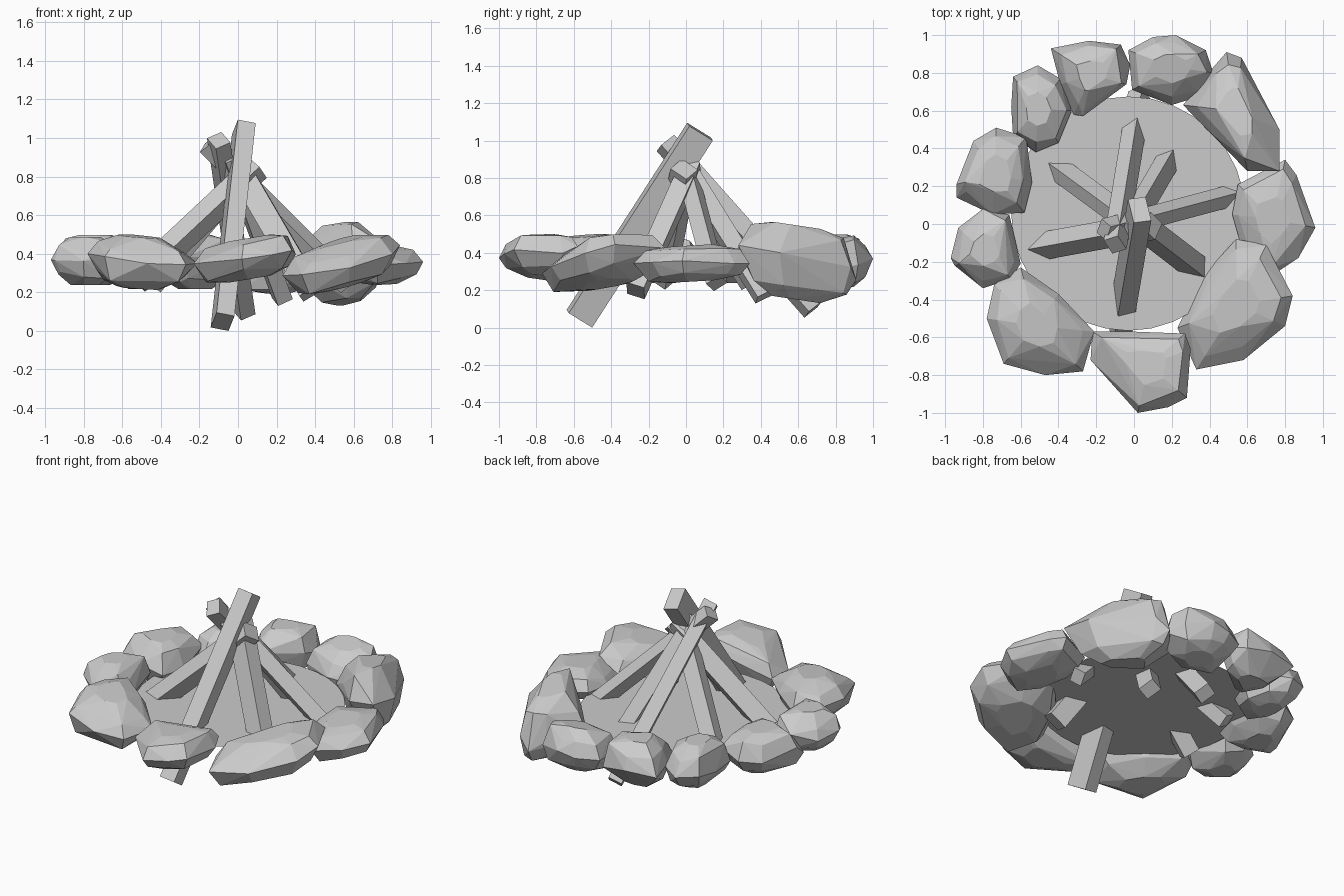
import bpy, bmesh, math, random
from mathutils import Vector, Matrix

if "Cube" in bpy.data.objects:
    bpy.data.objects.remove(bpy.data.objects["Cube"])

random.seed(4)


def finish(name, bm):
    bmesh.ops.recalc_face_normals(bm, faces=bm.faces[:])
    mesh = bpy.data.meshes.new(name)
    bm.to_mesh(mesh)
    bm.free()
    ob = bpy.data.objects.new(name, mesh)
    bpy.context.collection.objects.link(ob)
    return ob


def stone(name, outline, z0, z1, tx=0.0, ty=0.0):
    """Faceted boulder: hull of shrinking copies of a plan outline, tilted by tx, ty."""
    c = sum((Vector(p) for p in outline), Vector((0, 0))) / len(outline)
    mid = (z0 + z1) / 2
    reach_x = max(abs(p[0] - c.x) for p in outline)
    reach_y = max(abs(p[1] - c.y) for p in outline)
    h = (z1 - z0) / 2 - 0.45 * (abs(tx) * reach_x + abs(ty) * reach_y)
    bm = bmesh.new()
    for scale, level in ((1, 0), (0.8, 0.62), (0.4, 1), (0.8, -0.62), (0.4, -1)):
        for p in outline:
            d = Vector(p) - c
            if scale < 1:
                d *= scale * random.uniform(0.92, 1.08)
            lift = level + random.uniform(-0.25, 0.25) * (abs(level) < 0.9)
            x, y = c.x + d.x, c.y + d.y
            bm.verts.new((x, y, mid + h * lift + tx * d.x + ty * d.y))
    bmesh.ops.convex_hull(bm, input=bm.verts[:])
    loose = [v for v in bm.verts if not v.link_faces]
    bmesh.ops.delete(bm, geom=loose, context='VERTS')
    return finish(name, bm)


def log(name, foot, top, width, depth, roll=45):
    """Beam between two points, rolled about its own axis by some degrees."""
    a, b = Vector(foot), Vector(top)
    axis = (b - a).normalized()
    side = axis.cross(Vector((0, 0, 1))).normalized()
    up = axis.cross(side)
    rot = Matrix((side, up, axis)).transposed().to_4x4()
    bm = bmesh.new()
    bmesh.ops.create_cube(bm, size=1, matrix=Matrix.Translation((a + b) / 2) @ rot
                          @ Matrix.Rotation(math.radians(roll), 4, 'Z')
                          @ Matrix.Diagonal((width, depth, (b - a).length, 1)))
    return finish(name, bm)


# Ring of stones, clockwise from the back
stone("stone_back", [(-.03, .92), (.10, 0.99), (.22, 1.0), (.38, .92), (.42, .80),
                     (.36, .68), (.20, .63), (-.01, .71)], .20, .51, 0, .2)
stone("stone_back_right", [(.26, .63), (.42, .83), (.49, .91), (.57, .88), (.77, .50),
                           (.77, .28), (.60, .28), (.42, .47)], .14, .58, 0, -.15)
stone("stone_right", [(.55, .21), (.80, .34), (.86, .26), (.96, -.02), (.87, -.18),
                      (.72, -.28), (.58, -.16), (.52, .05)], .25, .46, 0, .06)
stone("stone_front_right", [(.54, -.08), (.70, -.11), (.84, -.38), (.80, -.54),
                            (.58, -.72), (.33, -.77), (.23, -.55), (.36, -.28)],
      .20, .53, .22, .1)
stone("stone_front", [(-.22, -.57), (0, -.57), (.27, -.58), (.30, -.66), (.28, -.92),
                      (.18, -.97), (.02, -1.0), (-.23, -.72)], .26, .52, .17, 0)
stone("stone_front_left", [(-.60, -.23), (-.40, -.37), (-.21, -.57), (-.27, -.78),
                           (-.47, -.80), (-.69, -.74), (-.78, -.50), (-.74, -.32)],
      .22, .52, -.06, .06)
stone("stone_left_front", [(-.80, .08), (-.66, .05), (-.60, -.21), (-.65, -.29),
                           (-.80, -.34), (-.95, -.22), (-.97, -.18), (-.93, -.02)], .25, .50)
stone("stone_left_back", [(-.85, .44), (-.73, .51), (-.57, .46), (-.54, .22),
                          (-.58, .06), (-.75, .05), (-.94, .14), (-.94, .21)], .25, .51)
stone("stone_back_left_outer", [(-.64, .78), (-.51, .84), (-.39, .77), (-.33, .60),
                                (-.40, .43), (-.52, .38), (-.64, .46), (-.65, .62)], .23, .50)
stone("stone_back_left_inner", [(-.44, .93), (-.24, .97), (-.07, .95), (-.02, .84),
                                (-.04, .74), (-.27, .57), (-.32, .58), (-.39, .74)], .23, .51)

# Ash bed
bm = bmesh.new()
bmesh.ops.create_circle(bm, cap_ends=True, segments=32, radius=.62,
                        matrix=Matrix.Translation((-.03, .055, .34)))
finish("ash_bed", bm)

# Leaning firewood
log("log_front", (-.08, -.57, .06), (.03, .075, 1.06), .095, .15, 20)
log("log_back", (.03, .68, .11), (-.10, -.11, 1.0), .085, .10, 35)
log("log_back_right", (.23, .42, .18), (-.04, -.04, .92), .085, .10)
log("log_right", (.57, .165, .25), (-.16, -.03, .98), .075, .09)
log("log_front_right", (.38, -.27, .21), (-.01, .03, .88), .10, .12, 30)
log("log_left", (-.53, -.125, .27), (.10, -.01, .86), .10, .11)
log("log_back_left", (-.44, .32, .26), (.05, -.04, .84), .085, .10)

# Settle the lowest log corner on z = 0
low = min(v.co.z for o in bpy.data.objects for v in o.data.vertices)
for o in bpy.data.objects:
    o.location.z -= low
